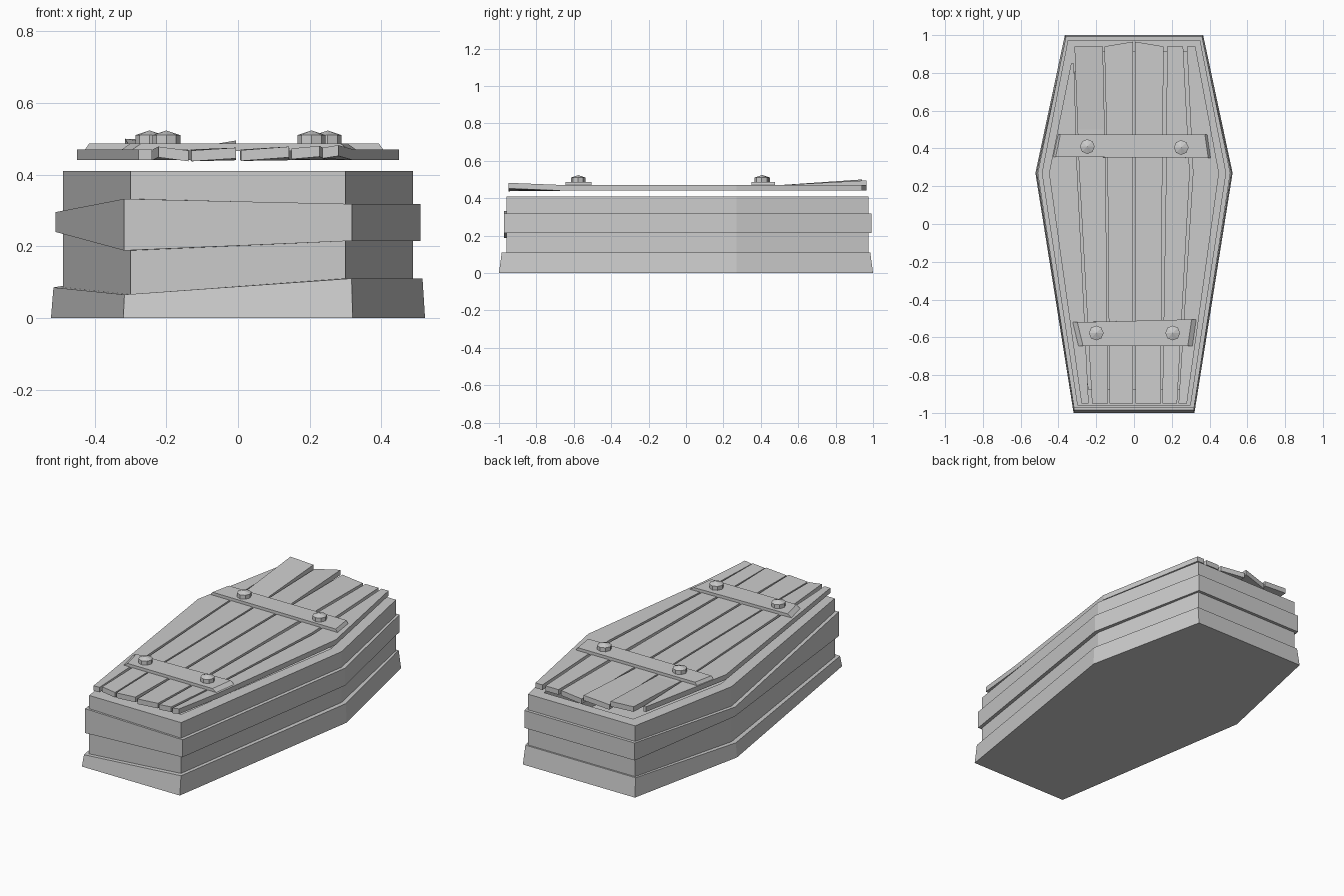
import bpy
import bmesh
from math import cos, sin, tau

cube = bpy.data.objects.get("Cube")
if cube:
    bpy.data.objects.remove(cube)

# One plain material for everything
wood = bpy.data.materials.new("pale_grey")
GREY = (0.6, 0.6, 0.6, 1)
wood.diffuse_color = GREY
wood.use_nodes = True
for node in wood.node_tree.nodes:
    if node.type == "BSDF_PRINCIPLED":
        node.inputs["Base Color"].default_value = GREY


def loft(name, rings, cap_start=True, cap_end=True):
    """Skin a list of equal-length point rings into one object."""
    bm = bmesh.new()
    loops = [[bm.verts.new(p) for p in ring] for ring in rings]
    for a, b in zip(loops, loops[1:]):
        for i in range(len(a)):
            j = (i + 1) % len(a)
            bm.faces.new((a[i], a[j], b[j], b[i]))
    if cap_start:
        bm.faces.new(loops[0][::-1])
    if cap_end:
        bm.faces.new(loops[-1])
    bmesh.ops.remove_doubles(bm, verts=bm.verts, dist=0.0001)
    bmesh.ops.recalc_face_normals(bm, faces=bm.faces)
    mesh = bpy.data.meshes.new(name)
    bm.to_mesh(mesh)
    bm.free()
    mesh.materials.append(wood)
    obj = bpy.data.objects.new(name, mesh)
    bpy.context.collection.objects.link(obj)
    return obj


def hexagon(front, wide, back, y_front, y_back, z):
    """Six-cornered outline; z is one height or one per corner."""
    zs = z if isinstance(z, (list, tuple)) else [z] * 6
    xy = [(-front, y_front), (front, y_front), (wide, 0.27),
          (back, y_back), (-back, y_back), (-wide, 0.27)]
    return [(x, y, h) for (x, y), h in zip(xy, zs)]


def body_outline(z):
    return hexagon(0.3, 0.488, 0.35, -0.96, 0.975, z)


def inner_outline(z):
    return hexagon(0.24, 0.42, 0.29, -0.875, 0.91, z)


# Hollow body with a floor
loft("box_body", [body_outline(0.02), body_outline(0.41),
                  inner_outline(0.41), inner_outline(0.05)])

# Bottom skirt with an uneven upper edge
skirt_top = [0.065, 0.11, 0.11, 0.11, 0.11, 0.085]
loft("bottom_skirt", [hexagon(0.32, 0.522, 0.366, -1, 1, 0),
                      hexagon(0.317, 0.515, 0.36, -0.985, 0.985, skirt_top),
                      body_outline(skirt_top)], cap_end=False)

# Middle band, pinched at one wide corner
band_low = [0.188, 0.215, 0.215, 0.215, 0.215, 0.24]
band_high = [0.332, 0.318, 0.318, 0.318, 0.318, 0.295]
loft("middle_band", [body_outline(band_low),
                     hexagon(0.318, 0.51, 0.36, -0.972, 0.993, band_low),
                     hexagon(0.318, 0.51, 0.36, -0.972, 0.993, band_high),
                     body_outline(band_high)], False, False)

# Lid planks
FRONT, MID = -0.95, 0.27


def mix(a, b, t):
    return a + (b - a) * t


def plank(name, front, mid, back, back_y=(0.94, 0.94),
          front_lift=(0, 0), back_lift=(0, 0)):
    """Plank from edge positions at its front, middle and back, with warped ends."""
    sides = []
    for s in (0, 1):
        bend = (-0.65 - FRONT) / (MID - FRONT)
        rise = (0.5 - MID) / (back_y[s] - MID)
        sides.append([(front[s], FRONT, front_lift[s]),
                      (mix(front[s], mid[s], bend), -0.65, 0),
                      (mid[s], MID, 0),
                      (mix(mid[s], back[s], rise), 0.5, 0),
                      (back[s], back_y[s], back_lift[s])])
    rings = []
    for (xl, yl, hl), (xr, yr, hr) in zip(*sides):
        rings.append([(xl, yl, 0.44 + hl), (xr, yr, 0.44 + hr),
                      (xr, yr, 0.47 + hr), (xl, yl, 0.47 + hl)])
    loft(name, rings)


plank("right_outer_plank", (-0.278, -0.24), (-0.45, -0.3), (-0.333, -0.318),
      back_y=(0.85, 0.85))
plank("right_inner_plank", (-0.222, -0.138), (-0.29, -0.15), (-0.315, -0.165),
      front_lift=(0.008, -0.003), back_lift=(0.03, 0.022))
plank("right_centre_plank", (-0.13, -0.006), (-0.14, -0.006), (-0.157, -0.006),
      back_y=(0.94, 0.965), front_lift=(-0.003, 0.005), back_lift=(0, 0.025))
plank("left_centre_plank", (0.008, 0.142), (0.006, 0.15), (0.006, 0.157),
      back_y=(0.965, 0.94), front_lift=(-0.002, 0.008))
plank("left_inner_plank", (0.15, 0.228), (0.17, 0.295), (0.175, 0.26),
      front_lift=(0.003, 0.01))
plank("left_outer_plank", (0.236, 0.28), (0.312, 0.45), (0.28, 0.325),
      front_lift=(0.005, 0.012))

# Cross battens with sloped ends
for name, outline, inset in (
        ("back_batten", [(-0.43, 0.355), (0.408, 0.35), (0.39, 0.475), (-0.405, 0.473)], 0.015),
        ("front_batten", [(-0.3, -0.645), (0.315, -0.645), (0.335, -0.505), (-0.33, -0.52)], 0.03)):
    base = [(x, y, 0.466) for x, y in outline]
    top = [(x - inset * (1 if x > 0 else -1), y, 0.487) for x, y in outline]
    loft(name, [base, top])


# Bolts with low pointed heads
def octagon(x, y, r, z):
    return [(x + r * cos(tau * i / 8), y + r * sin(tau * i / 8), z) for i in range(8)]


for name, x, y in (("back_right_bolt", -0.247, 0.41), ("back_left_bolt", 0.25, 0.405),
                   ("front_right_bolt", -0.2, -0.577), ("front_left_bolt", 0.205, -0.577)):
    loft(name, [octagon(x, y, 0.039, 0.48), octagon(x, y, 0.039, 0.51),
                octagon(x, y, 0, 0.523)], cap_end=False)
